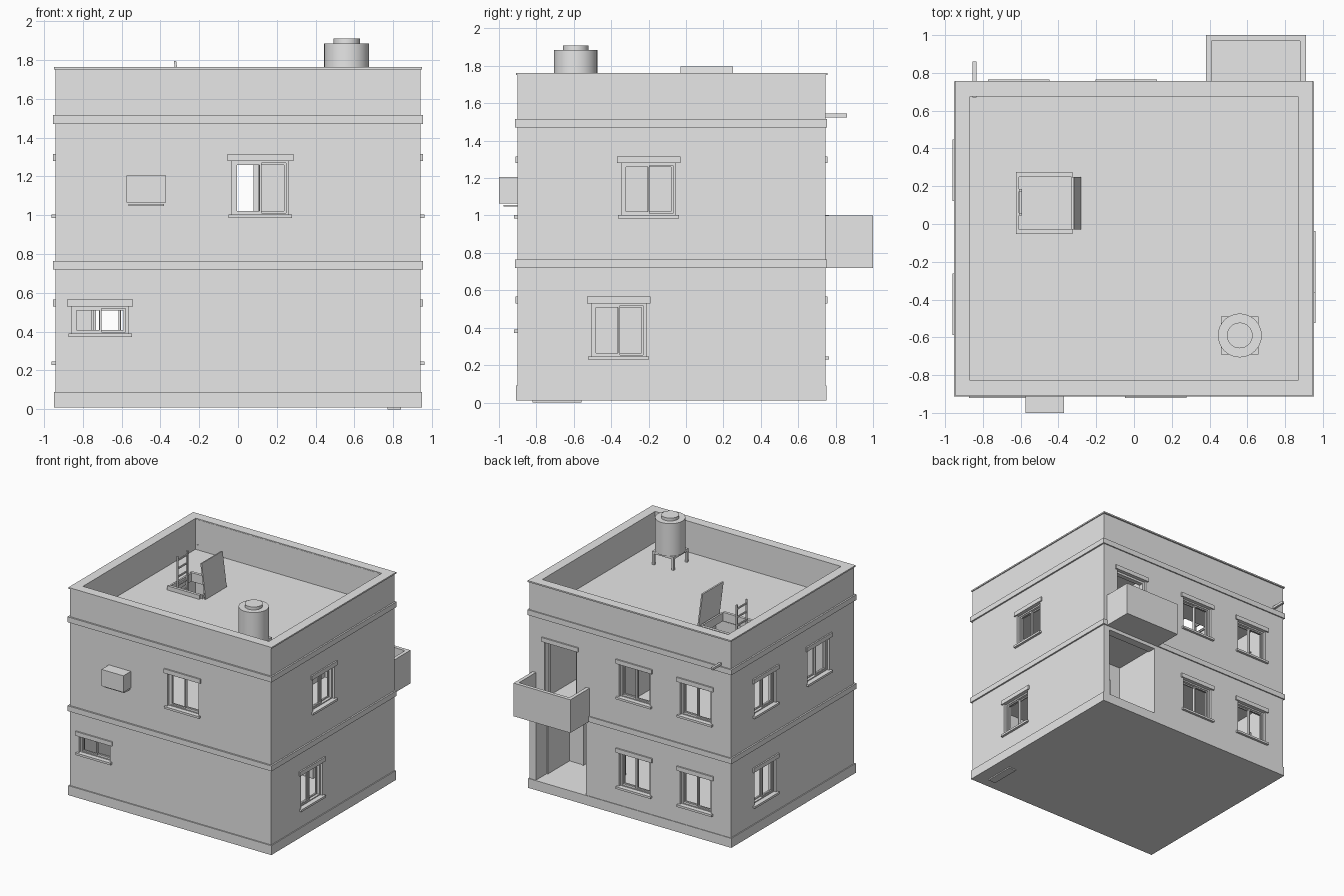
import bpy, bmesh, math
from mathutils import Matrix

if "Cube" in bpy.data.objects:
    bpy.data.objects.remove(bpy.data.objects["Cube"])

mat = bpy.data.materials.new("plain_grey")
mat.diffuse_color = (0.8, 0.8, 0.8, 1)
mat.use_nodes = True
mat.node_tree.nodes["Principled BSDF"].inputs["Base Color"].default_value = mat.diffuse_color

# wall planes of the house
X, YF, YB, T = 0.94, -0.90, 0.745, 0.07


def finish(name, bm):
    me = bpy.data.meshes.new(name)
    bm.to_mesh(me)
    bm.free()
    me.materials.append(mat)
    ob = bpy.data.objects.new(name, me)
    bpy.context.collection.objects.link(ob)
    return ob


def box(name, x0, x1, y0, y1, z0, z1):
    x0, x1 = sorted((x0, x1))
    y0, y1 = sorted((y0, y1))
    bm = bmesh.new()
    m = Matrix.Translation(((x0 + x1) / 2, (y0 + y1) / 2, (z0 + z1) / 2)) @ \
        Matrix.Diagonal((x1 - x0, y1 - y0, z1 - z0, 1))
    bmesh.ops.create_cube(bm, size=1, matrix=m)
    return finish(name, bm)


def cylinder(name, x, y, r, z0, z1, n=32):
    bm = bmesh.new()
    bmesh.ops.create_cone(bm, cap_ends=True, segments=n, radius1=r, radius2=r,
                          depth=z1 - z0, matrix=Matrix.Translation((x, y, (z0 + z1) / 2)))
    ob = finish(name, bm)
    bpy.context.view_layer.objects.active = ob
    ob.select_set(True)
    bpy.ops.object.shade_smooth_by_angle(angle=math.radians(40))
    ob.select_set(False)
    return ob


def ring(name, x0, x1, y0, y1, t, z0, z1):
    """Rectangular frame lying flat, t wide."""
    for a in ((x0, x1, y0, y0 + t), (x0, x1, y1 - t, y1),
              (x0, x0 + t, y0 + t, y1 - t), (x1 - t, x1, y0 + t, y1 - t)):
        box(name, *a, z0, z1)


def side_box(name, side, u0, u1, d0, d1, z0, z1):
    """Box placed on a wall: u along it, d outwards from it."""
    if side == "front":
        return box(name, u0, u1, YF - d0, YF - d1, z0, z1)
    if side == "back":
        return box(name, u0, u1, YB + d0, YB + d1, z0, z1)
    s = 1 if side == "right" else -1
    return box(name, s * (X + d0), s * (X + d1), u0, u1, z0, z1)


def cut(target, cutter):
    mod = target.modifiers.new("cut", "BOOLEAN")
    mod.operation, mod.solver, mod.object = "DIFFERENCE", "EXACT", cutter
    bpy.context.view_layer.objects.active = target
    bpy.ops.object.modifier_apply(modifier=mod.name)
    bpy.data.objects.remove(cutter)


# hollow shell with two rooms and the roof terrace
shell = box("house_walls", -X, X, YF, YB, 0.085, 1.755)
rx, ry0, ry1 = X - T, YF + T, YB - T
for z0, z1 in ((0.05, 0.70), (0.745, 1.46), (1.50, 2.0)):
    cut(shell, box("cutter", -rx, rx, ry0, ry1, z0, z1))
cut(shell, box("cutter", -0.61, -0.325, -0.03, 0.25, 1.4, 1.6))        # hatch
cut(shell, box("cutter", 0.41, rx + 0.01, 0.6, 0.9, 0.05, 0.69))       # porch
cut(shell, box("cutter", 0.50, 0.80, 0.6, 0.9, 0.755, 1.28))           # balcony door


# windows: opening, lintel, sill, outer frame and two sliding sashes
def window(side, c, z0, z1):
    h = 0.145
    cut(shell, side_box("cutter", side, c - h, c + h, -0.12, 0.1, z0, z1))
    side_box("window_lintel", side, c - 0.17, c + 0.17, -0.03, 0.012, z1, z1 + 0.036)
    side_box("window_sill", side, c - 0.163, c + 0.163, -0.05, 0.02, z0 - 0.018, z0)
    w = 0.014
    for a, b in ((c - h, c - h + w), (c + h - w, c + h)):
        side_box("window_frame", side, a, b, -0.06, -0.02, z0, z1)
    for a, b in ((z0, z0 + 0.008), (z1 - 0.012, z1)):
        side_box("window_frame", side, c - h + w, c + h - w, -0.06, -0.02, a, b)
    for k, d in ((-1, -0.038), (1, -0.054)):
        a, b = sorted((c - k * 0.006, c + k * (h - w)))
        for p, q in ((a, a + 0.01), (b - 0.01, b)):
            side_box("window_sash", side, p, q, d, d + 0.012, z0 + 0.008, z1 - 0.012)
        for p in (z0 + 0.008, z1 - 0.022):
            side_box("window_sash", side, a, b, d, d + 0.012, p, p + 0.01)


LOW, HIGH = (0.247, 0.53), (1.003, 1.28)
for spec in (("front", 0.115, *HIGH), ("front", -0.71, 0.39, 0.53),
             ("right", -0.20, *HIGH), ("right", -0.36, *LOW),
             ("left", -0.425, *HIGH), ("left", 0.285, *HIGH), ("left", 0.285, *LOW),
             ("back", -0.04, *HIGH), ("back", -0.61, *HIGH),
             ("back", -0.04, *LOW), ("back", -0.61, *LOW)):
    window(*spec)

# plinth, belt courses and coping
box("plinth", -0.948, 0.948, -0.91, 0.75, 0.01, 0.09)
for z in (0.72, 1.47):
    ring("belt_course", -0.953, 0.953, -0.914, 0.755, 0.05, z, z + 0.045)
ring("parapet_coping", -0.948, 0.948, -0.908, 0.757, 0.08, 1.75, 1.762)
box("ground_plate", 0.77, 0.84, -0.82, -0.56, 0.0, 0.012)

# recessed porch with its doorway
box("porch_side_wall", 0.37, 0.41, 0.27, 0.70, 0.08, 0.71)
box("porch_back_wall", 0.41, 0.50, 0.27, 0.31, 0.08, 0.71)
box("porch_back_wall", 0.75, 0.90, 0.27, 0.31, 0.08, 0.71)
box("porch_door_head", 0.50, 0.75, 0.27, 0.31, 0.55, 0.71)
for x in (0.50, 0.735):
    box("porch_door_frame", x, x + 0.015, 0.265, 0.318, 0.09, 0.55)
# upper partition
box("partition_wall", 0.30, 0.34, ry0, ry1, 0.74, 1.465)

# balcony with parapet and door surround
box("balcony_floor", 0.38, 0.91, 0.74, 1.0, 0.72, 0.757)
box("balcony_front_wall", 0.38, 0.91, 0.97, 1.0, 0.757, 1.0)
for x in (0.38, 0.88):
    box("balcony_side_wall", x, x + 0.03, 0.74, 0.97, 0.757, 1.0)
side_box("door_lintel", "back", 0.48, 0.82, -0.03, 0.012, 1.28, 1.316)
for x in (0.50, 0.782):
    box("balcony_door_frame", x, x + 0.018, 0.685, 0.725, 0.755, 1.28)
box("balcony_door_frame", 0.518, 0.782, 0.685, 0.725, 1.262, 1.28)

# air conditioner and drain spout
box("air_conditioner", -0.575, -0.37, -1.0, -0.895, 1.065, 1.205)
box("air_conditioner_bracket", -0.565, -0.38, -0.975, -0.895, 1.047, 1.057)
box("drain_spout", -0.855, -0.835, 0.67, 0.86, 1.525, 1.545)

# roof hatch: curb, leaning lid and ladder
for y in (-0.052, 0.25):
    box("hatch_curb", -0.625, -0.325, y, y + 0.024, 1.49, 1.535)
for x in (-0.625, -0.325):
    box("hatch_curb", x, x + 0.015, -0.03, 0.25, 1.49, 1.53)
lid = box("hatch_lid", -0.012, 0, -0.03, 0.25, 0, 0.295)
lid.location = (-0.28, 0, 1.503)
lid.rotation_euler = (0, math.radians(-7.5), 0)
for y in (0.045, 0.173):
    box("ladder_rail", -0.608, -0.594, y, y + 0.012, 0.745, 1.75)
for i in range(14):
    z = 0.80 + i * 0.07
    box("ladder_rung", -0.606, -0.596, 0.05, 0.18, z, z + 0.012)

# water tank on its stand
tx, ty = 0.56, -0.59
cylinder("tank_body", tx, ty, 0.116, 1.61, 1.885)
cylinder("tank_cap", tx, ty, 0.068, 1.885, 1.91)
ring("tank_stand_frame", tx - 0.1, tx + 0.1, ty - 0.1, ty + 0.1, 0.02, 1.592, 1.612)
for sx in (-1, 1):
    for sy in (-1, 1):
        a, b = tx + sx * 0.09, ty + sy * 0.09
        box("tank_stand_leg", a - 0.01, a + 0.01, b - 0.01, b + 0.01, 1.495, 1.595)
